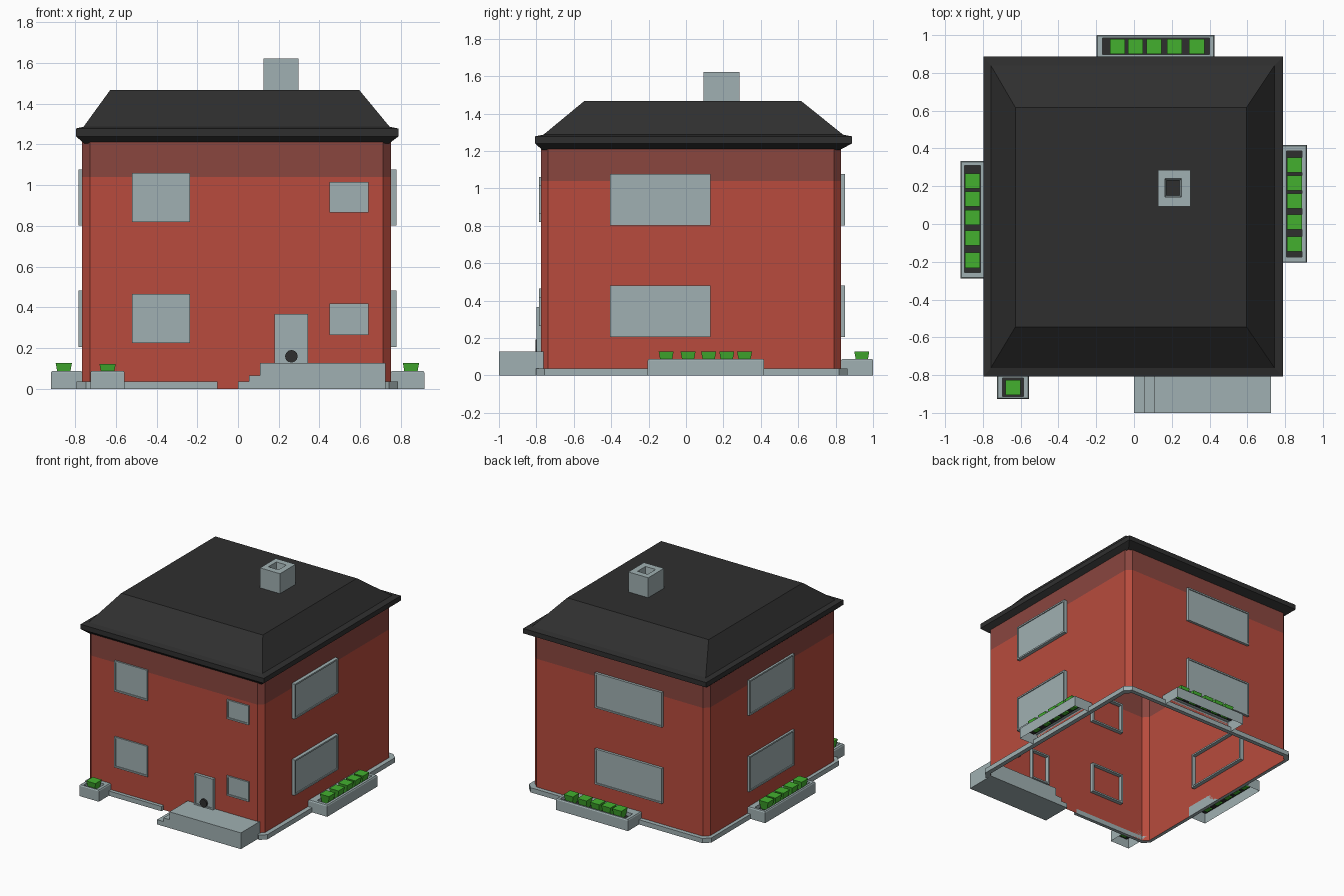
import bpy, bmesh, math
from mathutils import Matrix

if "Cube" in bpy.data.objects:
    bpy.data.objects.remove(bpy.data.objects["Cube"])


def material(name, r, g, b):
    lin = [((c / 255 + 0.055) / 1.055) ** 2.4 for c in (r, g, b)]
    m = bpy.data.materials.new(name)
    m.diffuse_color = (*lin, 1)
    m.use_nodes = True
    m.node_tree.nodes["Principled BSDF"].inputs["Base Color"].default_value = m.diffuse_color
    return m


BRICK = material("red_brick", 184, 75, 61)
BAND = material("dark_brick", 138, 70, 63)
STONE = material("grey_stone", 160, 176, 178)
DARK = material("charcoal", 47, 47, 47)
GREEN = material("leaf_green", 67, 176, 47)


def loft(name, rings, mats, cap_start=False, cap_end=False, rule=None):
    """Skin closed rings of equal length; rule(face centre) picks the material."""
    bm = bmesh.new()
    vr = [[bm.verts.new(p) for p in r] for r in rings]
    n = len(rings[0])
    for a, b in zip(vr, vr[1:]):
        for i in range(n):
            j = (i + 1) % n
            bm.faces.new((a[i], a[j], b[j], b[i]))
    if cap_start:
        bm.faces.new(vr[0][::-1])
    if cap_end:
        bm.faces.new(vr[-1])
    bmesh.ops.recalc_face_normals(bm, faces=bm.faces)
    if rule:
        for f in bm.faces:
            f.material_index = rule(f.calc_center_median())
    me = bpy.data.meshes.new(name)
    bm.to_mesh(me)
    bm.free()
    for m in mats:
        me.materials.append(m)
    ob = bpy.data.objects.new(name, me)
    bpy.context.collection.objects.link(ob)
    return ob


def rect(x0, x1, y0, y1, z, inset=0.0):
    x0, x1, y0, y1 = x0 + inset, x1 - inset, y0 + inset, y1 - inset
    return [(x0, y0, z), (x1, y0, z), (x1, y1, z), (x0, y1, z)]


def octagon(x0, x1, y0, y1, c):
    return [(x1, y0 + c), (x1, y1 - c), (x1 - c, y1), (x0 + c, y1),
            (x0, y1 - c), (x0, y0 + c), (x0 + c, y0), (x1 - c, y0)]


# Walls: chamfered corners, open underneath, darker band at the top
WX0, WX1, WY0, WY1 = -0.765, 0.75, -0.775, 0.83
plan = octagon(WX0, WX1, WY0, WY1, 0.038)
loft("walls", [[(x, y, z) for x, y in plan] for z in (0, 1.04, 1.215)],
     [BRICK, BAND], rule=lambda c: int(c.z > 1.04))

# Roof: soffit, fascia, slope and flat top
loft("roof", [rect(-0.755, 0.742, -0.768, 0.822, 1.205),
              rect(-0.796, 0.788, -0.807, 0.887, 1.24),
              rect(-0.796, 0.788, -0.807, 0.887, 1.278),
              rect(-0.758, 0.744, -0.762, 0.84, 1.287),
              rect(-0.628, 0.596, -0.545, 0.617, 1.466)], [DARK], cap_end=True)

# Chimney with a dark flue
ch = (0.126, 0.298, 0.093, 0.287)
fl = (0.163, 0.251, 0.142, 0.24)
loft("chimney", [rect(*ch, 1.45), rect(*ch, 1.622), rect(*fl, 1.622),
                 rect(*fl, 1.56, 0.01)], [STONE, DARK], cap_end=True,
     rule=lambda c: int(abs(c.z - 1.56) < 0.001))

# Windows and door: frame through the wall, recessed pane outside
SIDES = {
    "front": lambda u, v, d: (u, WY0 - d, v),
    "back": lambda u, v, d: (u, WY1 + d, v),
    "left": lambda u, v, d: (WX0 - d, u, v),
    "right": lambda u, v, d: (WX1 + d, u, v),
}


def framed(name, side, u0, u1, v0, v1, out, border=0.012):
    def ring(inset, d):
        return [SIDES[side](u, v, d) for u, v, _ in rect(u0, u1, v0, v1, 0, inset)]
    loft(name, [ring(border, -0.001), ring(border, -0.03), ring(0, -0.03), ring(0, out),
                ring(border, out), ring(border, out - 0.007)], [STONE], cap_end=True)


for level, wide, small, long in (("lower", (0.225, 0.465), (0.265, 0.42), (0.205, 0.482)),
                                 ("upper", (0.82, 1.06), (0.865, 1.015), (0.802, 1.076))):
    framed(level + "_front_wide_window", "front", -0.52, -0.235, *wide, 0.012)
    framed(level + "_front_small_window", "front", 0.45, 0.64, *small, 0.012)
    framed(level + "_right_window", "right", -0.405, 0.13, *long, 0.027)
    framed(level + "_left_window", "left", -0.225, 0.33, *long, 0.017)
    framed(level + "_back_window", "back", -0.385, 0.195, *long, 0.02)
framed("door", "front", 0.18, 0.343, 0.125, 0.367, 0.023)

# Round dark handle near the bottom of the door
circle = [(0.262 + 0.031 * math.cos(a), 0.16 + 0.031 * math.sin(a))
          for a in (math.tau * i / 12 for i in range(12))]
loft("door_handle", [[(x, y, z) for x, z in circle] for y in (-0.785, -0.805)],
     [DARK], True, True)

# Porch with two steps on its left
steps = [(0, 0), (0.725, 0), (0.725, 0.127), (0.107, 0.127), (0.107, 0.066),
         (0.055, 0.066), (0.055, 0.037), (0, 0.037)]
loft("porch_steps", [[(x, y, z) for x, z in steps] for y in (-1, -0.76)],
     [STONE], True, True)

# Low kerb round the walls, stopping short of the porch
outer = octagon(-0.792, 0.785, -0.802, 0.863, 0.045)
inner = plan[:]
outer, inner = [outer[-1]] + outer, [inner[-1]] + inner
outer[-1], inner[-1] = (-0.1, -0.802), (-0.1, WY0)
loft("kerb", [[(*o, 0), (*o, 0.037), (*i, 0.037), (*i, 0)] for o, i in zip(outer, inner)],
     [STONE], True, True)


# Planters: open-bottomed trough, dark soil, flaring clipped shrubs
def planter(name, box, hole, shrubs, half=(0.04, 0.04), top=0.128):
    loft(name + "_planter", [rect(*box, 0), rect(*box, 0.08), rect(*box, 0.088, 0.005),
                             rect(*hole, 0.088), rect(*hole, 0.06)],
         [STONE, DARK], cap_end=True, rule=lambda c: int(abs(c.z - 0.06) < 0.001))
    for k, (x, y) in enumerate(shrubs):
        b = (x - half[0], x + half[0], y - half[1], y + half[1])
        loft(f"{name}_shrub_{k + 1}", [rect(*b, 0.05, 0.014), rect(*b, top)],
             [GREEN], True, True)


GAPS = (-0.202, -0.107, -0.01, 0.1, 0.217)
planter("back", (-0.198, 0.425, 0.83, 1.0), (-0.167, 0.4, 0.897, 0.984),
        [(0.115 + g, 0.94) for g in GAPS])
planter("right", (0.75, 0.915, -0.205, 0.418), (0.807, 0.89, -0.175, 0.387),
        [(0.849, 0.111 - g) for g in GAPS])
planter("left", (-0.918, -0.765, -0.288, 0.333), (-0.897, -0.812, -0.256, 0.31),
        [(-0.855, 0.025 - g) for g in GAPS])
planter("front", (-0.725, -0.556, -0.926, -0.775), (-0.697, -0.585, -0.912, -0.815),
        [(-0.64, -0.865)], top=0.122)
